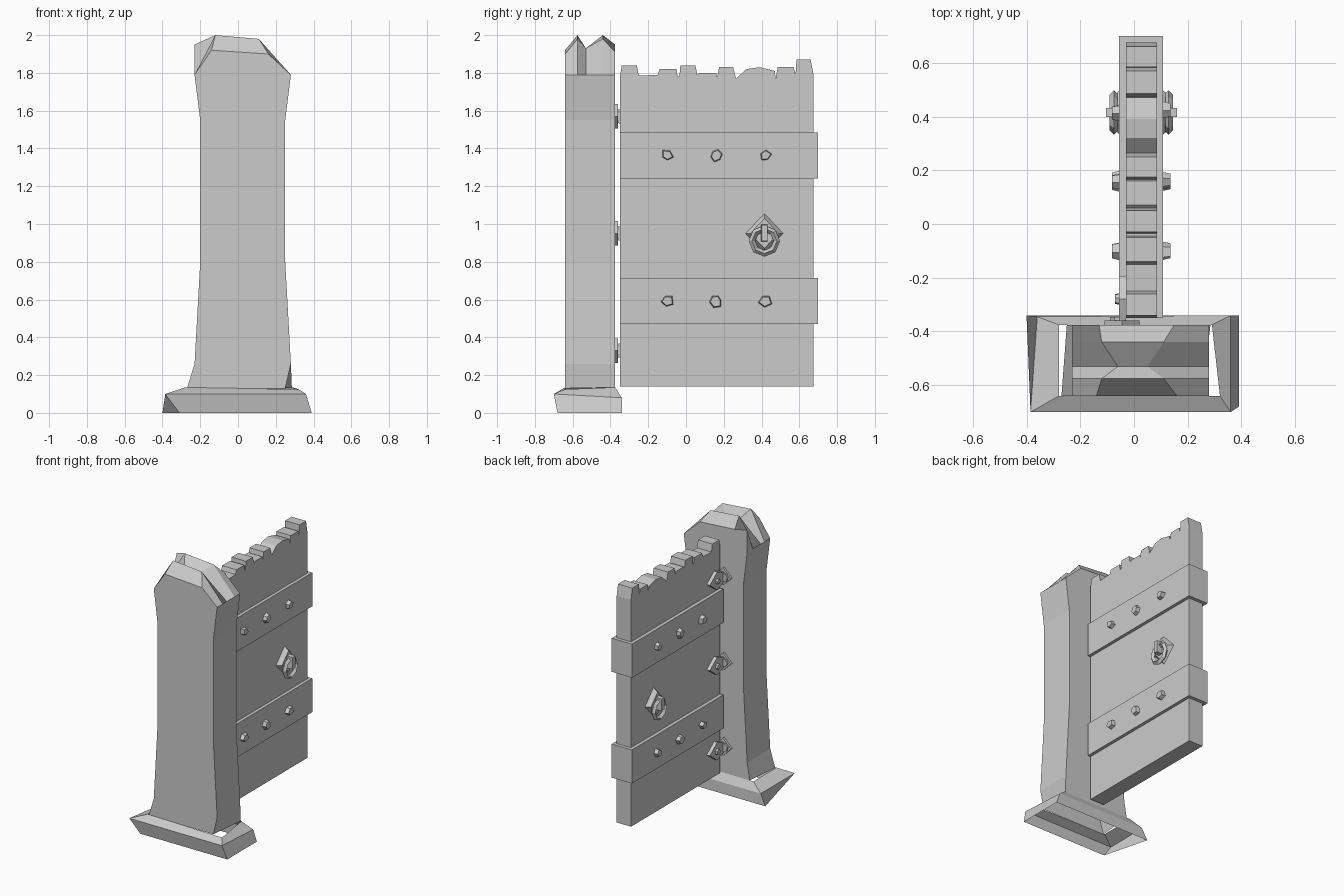
import bpy, math, random
from mathutils import Vector

if "Cube" in bpy.data.objects:
    bpy.data.objects.remove(bpy.data.objects["Cube"])

random.seed(4)


def make(name, verts, faces):
    me = bpy.data.meshes.new(name)
    me.from_pydata([tuple(v) for v in verts], [], faces)
    me.validate()
    ob = bpy.data.objects.new(name, me)
    bpy.context.collection.objects.link(ob)
    return ob


def loft(name, rings, start=True, end=True):
    """Skin a stack of equally long point rings."""
    n = len(rings[0])
    verts = [p for r in rings for p in r]
    faces = [(k * n + i, k * n + (i + 1) % n, (k + 1) * n + (i + 1) % n, (k + 1) * n + i)
             for k in range(len(rings) - 1) for i in range(n)]
    if start:
        faces.append(tuple(reversed(range(n))))
    if end:
        faces.append(tuple(range((len(rings) - 1) * n, len(rings) * n)))
    return make(name, verts, faces)


def plate_x(name, outline, x0, x1, taper=1.0):
    """Outline in (y, z) extruded along x, with the x1 end scaled."""
    cy = sum(p[0] for p in outline) / len(outline)
    cz = sum(p[1] for p in outline) / len(outline)
    a = [(x0, y, z) for y, z in outline]
    b = [(x1, cy + (y - cy) * taper, cz + (z - cz) * taper) for y, z in outline]
    if x1 < x0:
        a.reverse()
        b.reverse()
    return loft(name, [a, b])


def rect(y0, y1, z0, z1):
    return [(y0, z0), (y1, z0), (y1, z1), (y0, z1)]


def blob(cy, cz, r, n, jitter=0.25):
    ph = random.uniform(0, 6.28)
    pts = []
    for i in range(n):
        a = ph + i * math.tau / n
        rr = r * random.uniform(1 - jitter, 1 + jitter)
        pts.append((cy + rr * math.cos(a), cz + rr * math.sin(a)))
    return pts


# Stone post with flared foot: hollow shell, open underneath
YF, YB = -0.64, -0.375


def level(xl, xr, z):
    return [(xl, YF, z), (xr, YF, z), (xr, YB, z), (xl, YB, z)]


foot_rings = [
    [(-0.31, -0.68, 0), (0.39, -0.68, 0), (0.39, -0.34, 0), (-0.40, -0.34, 0)],
    [(-0.385, -0.70, 0.10), (0.36, -0.70, 0.10), (0.36, -0.34, 0.08), (-0.36, -0.345, 0.08)],
    [(-0.28, YF, 0.135), (0.32, YF, 0.125), (0.29, YB, 0.135), (-0.28, YB, 0.135)],
]
loft("post_foot", foot_rings, False, False)
post_rings = [[(-0.27, YF, 0.13), (0.25, YF, 0.13), (0.285, YB, 0.135), (-0.25, YB, 0.135)]]
post_rings += [level(*p) for p in ((-0.23, 0.28, 0.26), (-0.20, 0.25, 0.80),
                                   (-0.20, 0.25, 1.55), (-0.23, 0.28, 1.79))]
loft("post_shaft", post_rings, False, False)

# Broken post top: two ridges with a valley between
rows = [
    (YF, [(-0.23, 1.79), (-0.14, 1.92), (0.16, 1.90), (0.28, 1.79)]),
    (-0.575, [(-0.23, 1.79), (-0.12, 2.00), (0.11, 1.98), (0.28, 1.79)]),
    (-0.53, [(-0.23, 1.79), (-0.06, 1.93), (0.05, 1.93), (0.28, 1.79)]),
    (-0.44, [(-0.23, 1.79), (-0.12, 2.00), (0.11, 1.98), (0.28, 1.79)]),
    (YB, [(-0.23, 1.95), (-0.13, 1.93), (0.15, 1.91), (0.28, 1.79)]),
]
verts = [(x, y, z) for y, row in rows for x, z in row] + [(-0.23, YB, 1.79)]
faces = [(4 * r + c, 4 * r + c + 1, 4 * r + c + 5, 4 * r + c + 4)
         for r in range(4) for c in range(3)]
faces += [(3, 2, 1, 0), (20, 16, 17, 18, 19), (12, 16, 20)]
make("post_broken_top", verts, faces)

# Door panel with ragged top edge
top = [(-0.35, 1.78), (-0.34, 1.84), (-0.26, 1.84), (-0.25, 1.785), (-0.15, 1.79),
       (-0.14, 1.82), (-0.05, 1.82), (-0.045, 1.78), (-0.035, 1.78), (-0.03, 1.84),
       (0.05, 1.84), (0.06, 1.79), (0.07, 1.80), (0.16, 1.80), (0.165, 1.775),
       (0.175, 1.83), (0.25, 1.83), (0.265, 1.77), (0.32, 1.82), (0.39, 1.83),
       (0.47, 1.81), (0.475, 1.77), (0.485, 1.83), (0.57, 1.83), (0.58, 1.79),
       (0.585, 1.87), (0.66, 1.87), (0.675, 1.79)]
plate_x("door_panel", [(-0.35, 0.14), (0.675, 0.14)] + top[::-1], -0.03, 0.085)

# Bands wrapping the door, with studs on both faces
for b, (z0, z1) in enumerate(((0.47, 0.715), (1.24, 1.485))):
    plate_x(f"door_band_{b}", rect(-0.35, 0.70, z0, z1), -0.055, 0.108)
    for k, y in enumerate((-0.10, 0.16, 0.42)):
        for s, x, d in (("left", -0.055, -1), ("right", 0.108, 1)):
            plate_x(f"band_stud_{b}_{k}_{s}", blob(y, (z0 + z1) / 2, 0.034, 5 + k % 2),
                    x - 0.005 * d, x + 0.027 * d, 0.8)

# Ring handles on both faces: diamond plate, knob, hanging ring
for s, x, d in (("left", -0.03, -1), ("right", 0.085, 1)):
    cy, cz = 0.415, 0.95
    diamond = [(cy - 0.10, cz), (cy, cz - 0.105), (cy + 0.10, cz), (cy, cz + 0.105)]
    plate_x(f"handle_plate_{s}", diamond, x, x + 0.032 * d, 0.75)
    plate_x(f"handle_knob_{s}", rect(cy - 0.018, cy + 0.018, 0.905, 1.00),
            x, x + 0.075 * d, 0.9)
    bpy.ops.mesh.primitive_torus_add(
        major_segments=8, minor_segments=4, major_radius=0.066, minor_radius=0.017,
        location=(x + 0.044 * d, cy, 0.91), rotation=(0, math.pi / 2, 0))
    bpy.context.object.name = f"handle_ring_{s}"

# Hinges: pointed leaf on the door, diamond leaf on the post, a rivet on each
for h, z in enumerate((0.33, 0.95, 1.57)):
    leaf = [(-0.36, z - 0.035), (-0.28, z - 0.065), (-0.195, z), (-0.28, z + 0.065),
            (-0.36, z + 0.035)]
    plate_x(f"hinge_door_leaf_{h}", leaf, -0.03, -0.055)
    plate_x(f"hinge_door_rivet_{h}", blob(-0.28, z, 0.024, 6, 0.1), -0.05, -0.07, 0.8)
    a = [(-0.11, z), (-0.045, z - 0.065), (0.02, z), (-0.045, z + 0.065)]
    loft(f"hinge_post_leaf_{h}", [[(px, y, pz) for px, pz in a] for y in (-0.36, -0.38)])
    r = [(-0.06 + u, z + w) for u, w in blob(0, 0, 0.03, 6, 0.1)]
    loft(f"hinge_post_rivet_{h}", [[(px, y, pz) for px, pz in r] for y in (-0.347, -0.365)])
